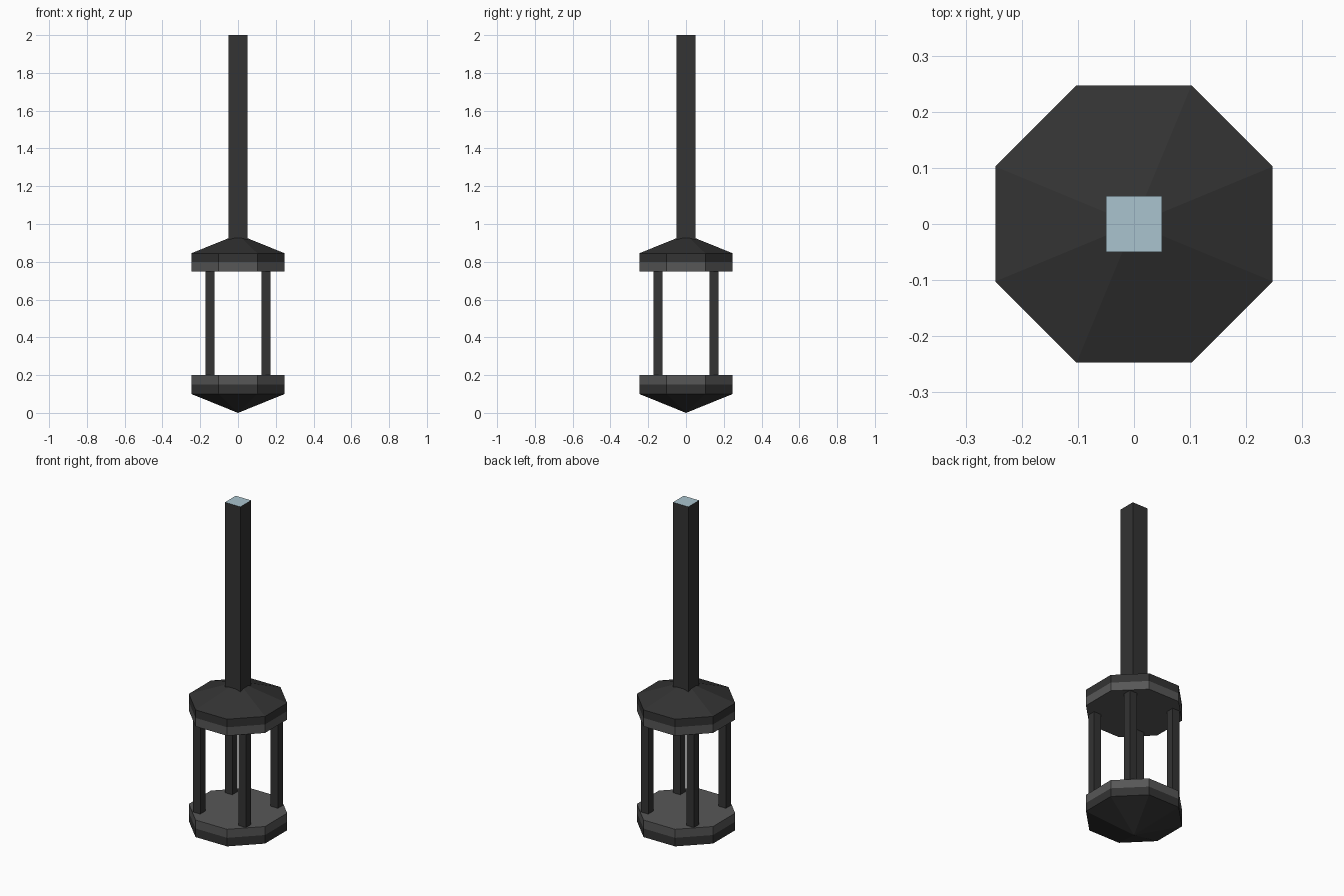
import bpy, bmesh, math

if "Cube" in bpy.data.objects:
    bpy.data.objects.remove(bpy.data.objects["Cube"])


def material(name, r, g, b):
    m = bpy.data.materials.new(name)
    m.diffuse_color = (r, g, b, 1)
    m.use_nodes = True
    m.node_tree.nodes["Principled BSDF"].inputs["Base Color"].default_value = m.diffuse_color
    return m


BLACK = material("black iron", 0.033, 0.033, 0.033)
GREY = material("grey iron", 0.095, 0.095, 0.095)
BLUE = material("pale blue glass", 0.40, 0.55, 0.62)

RADIUS = 0.247 / math.cos(math.pi / 8)   # octagon corner radius


def finish(name, bm, *mats):
    bmesh.ops.recalc_face_normals(bm, faces=bm.faces)
    me = bpy.data.meshes.new(name)
    bm.to_mesh(me)
    bm.free()
    for m in mats:
        me.materials.append(m)
    ob = bpy.data.objects.new(name, me)
    bpy.context.collection.objects.link(ob)
    return ob


def box(name, x, y, half, z0, z1, *mats):
    bm = bmesh.new()
    bmesh.ops.create_cube(bm, size=1)
    for v in bm.verts:
        v.co = (x + v.co.x * 2 * half, y + v.co.y * 2 * half,
                z0 + (v.co.z + 0.5) * (z1 - z0))
    return finish(name, bm, *mats)


def octagon_cap(name, z_inner, z_mid, z_outer, z_tip):
    """Flat grey inner face, grey band, black band and a black point."""
    bm = bmesh.new()
    rings = []
    for z in (z_inner, z_mid, z_outer):
        rings.append([bm.verts.new((RADIUS * math.cos(a), RADIUS * math.sin(a), z))
                      for a in ((i + 0.5) * math.pi / 4 for i in range(8))])
    tip = bm.verts.new((0, 0, z_tip))
    bm.faces.new(rings[0]).material_index = 1
    for i in range(8):
        j = (i + 1) % 8
        for k, mat in ((0, 1), (1, 0)):
            f = bm.faces.new((rings[k][i], rings[k][j], rings[k + 1][j], rings[k + 1][i]))
            f.material_index = mat
        bm.faces.new((rings[2][i], rings[2][j], tip))
    return finish(name, bm, BLACK, GREY)


# Lantern base and roof
octagon_cap("lantern_base", 0.20, 0.15, 0.10, 0.0)
octagon_cap("lantern_roof", 0.748, 0.798, 0.845, 0.945)

# Four corner posts
for sx in (-1, 1):
    for sy in (-1, 1):
        side = ("back" if sy > 0 else "front") + ("_right" if sx > 0 else "_left")
        box(side + "_post", sx * 0.148, sy * 0.148, 0.024, 0.20, 0.748, BLACK)

# Hanging rod with a pale top end
rod = box("hanging_rod", 0, 0, 0.05, 0.90, 2.0, BLACK, BLUE)
for p in rod.data.polygons:
    p.material_index = 1 if p.normal.z > 0.9 else 0
